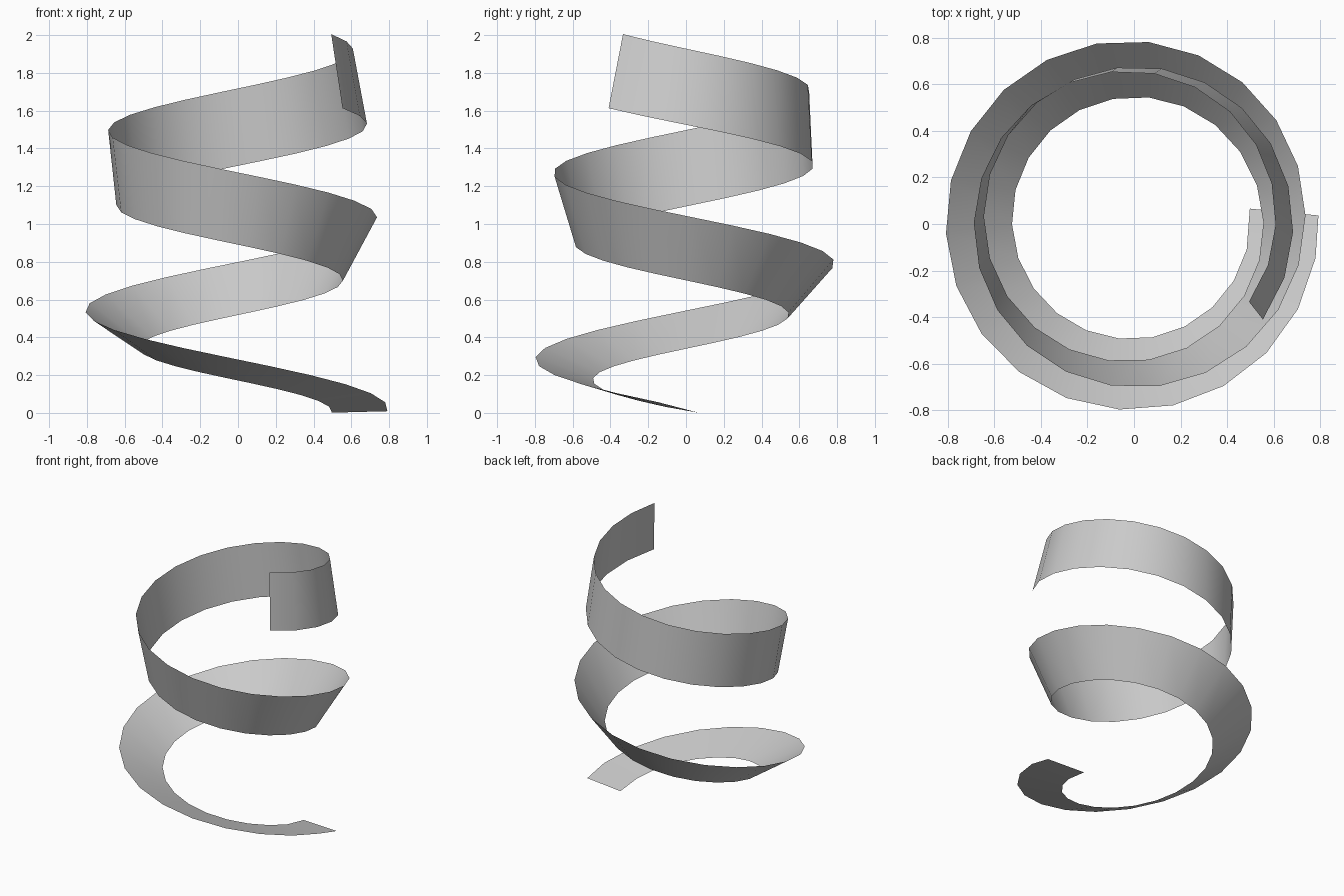
import bpy
import bmesh
import math
from mathutils import Vector

# Remove the default cube
cube = bpy.data.objects.get("Cube")
if cube:
    bpy.data.objects.remove(cube, do_unlink=True)

STEPS = 46          # straight segments along the ribbon
TURNS = 2.11        # clockwise turns from bottom to top
RADIUS = 0.656
AXIS = Vector((-0.01, 0.01, 0.0))
START = math.radians(4.1)


def ribbon_material():
    mat = bpy.data.materials.new("light_grey")
    mat.use_nodes = True
    colour = (0.6, 0.6, 0.6, 1.0)
    mat.diffuse_color = colour
    mat.node_tree.nodes["Principled BSDF"].inputs["Base Color"].default_value = colour
    return mat


def cross_section(step):
    """Inner and outer edge points; the ribbon twists from flat to past upright."""
    t = TURNS * step / STEPS
    tilt = math.radians(1.5 + 70 * t - 10.3 * t * t)
    half = 0.146 + 0.06 * t - 0.016 * t * t
    skew = math.radians(-2.2 if step == 0 else 1.2)
    centre_z = 0.005 + 0.855 * t
    points = []
    for side in (-1, 1):
        angle = START - math.tau * t + side * skew
        r = RADIUS + side * half * math.cos(tilt)
        z = max(0.0, centre_z + side * half * math.sin(tilt))
        points.append(AXIS + Vector((r * math.cos(angle), r * math.sin(angle), z)))
    return points


# Spiral ribbon: one thin strip of quads
bm = bmesh.new()
rows = [[bm.verts.new(p) for p in cross_section(i)] for i in range(STEPS + 1)]
for (in_a, out_a), (in_b, out_b) in zip(rows, rows[1:]):
    face = bm.faces.new((in_a, in_b, out_b, out_a))
    face.smooth = True
bm.normal_update()
if bm.faces[:][0].normal.z < 0:
    bmesh.ops.reverse_faces(bm, faces=bm.faces[:])

mesh = bpy.data.meshes.new("spiral_ribbon")
bm.to_mesh(mesh)
bm.free()
mesh.materials.append(ribbon_material())
ribbon = bpy.data.objects.new("spiral_ribbon", mesh)
bpy.context.scene.collection.objects.link(ribbon)
